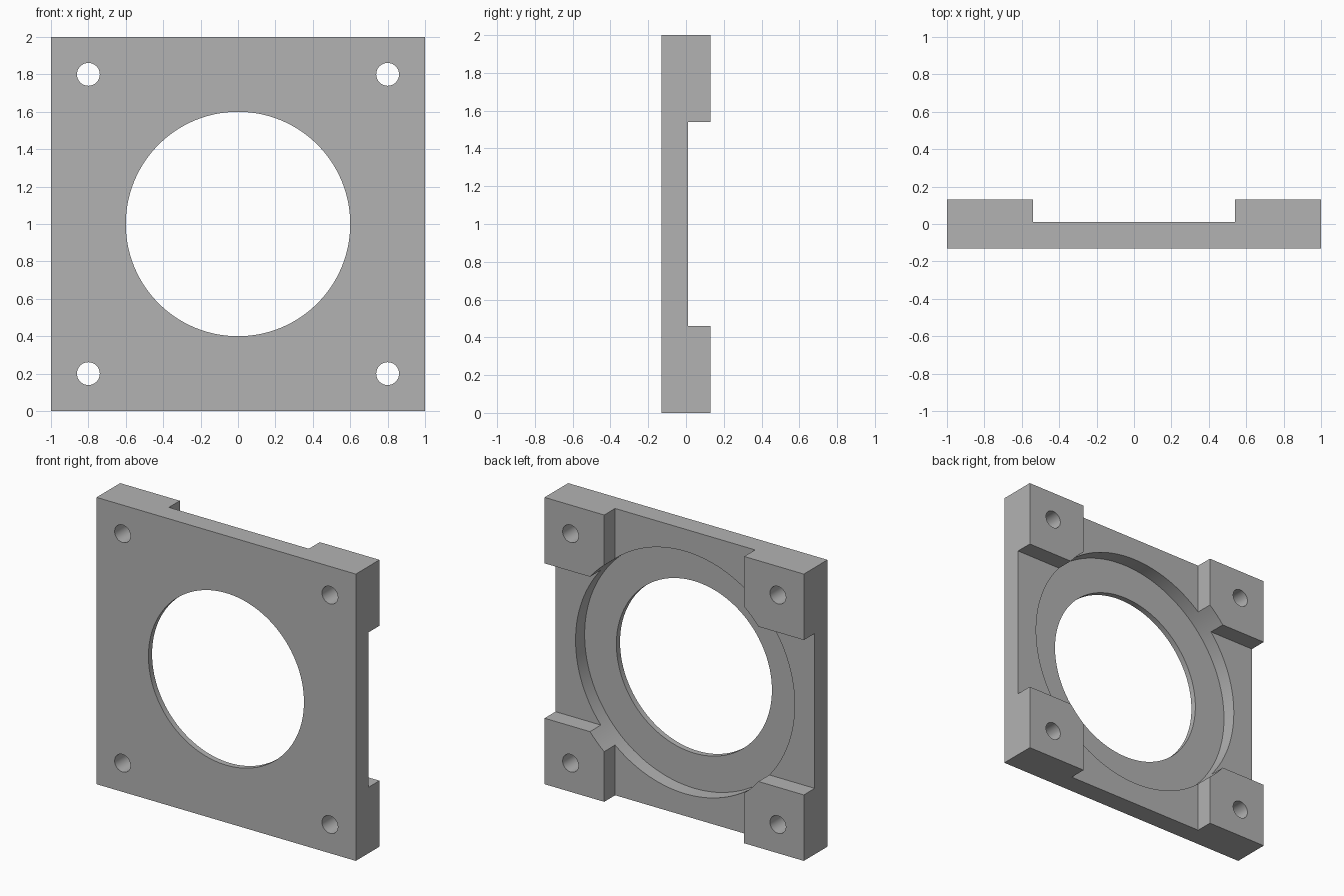
import bpy, math

if "Cube" in bpy.data.objects:
    bpy.data.objects.remove(bpy.data.objects["Cube"])

BACK, STEP, SEAT, FRONT = 0.13, 0.01, -0.09, -0.13   # depth levels along y
MID = 1.0                                            # height of the centre

grey = bpy.data.materials.new("grey")
grey.diffuse_color = (0.45, 0.45, 0.45, 1)
grey.use_nodes = True
grey.node_tree.nodes["Principled BSDF"].inputs["Base Color"].default_value = grey.diffuse_color


def box(name, size, loc):
    bpy.ops.mesh.primitive_cube_add(size=1, location=loc)
    ob = bpy.context.object
    ob.name = name
    ob.scale = size
    bpy.ops.object.transform_apply(location=False, rotation=False, scale=True)
    return ob


def bore(name, radius, x, z, y0, y1, sides):
    bpy.ops.mesh.primitive_cylinder_add(
        vertices=sides, radius=radius, depth=y1 - y0,
        location=(x, (y0 + y1) / 2, z), rotation=(math.pi / 2, 0, 0))
    ob = bpy.context.object
    ob.name = name
    return ob


# Square plate at full thickness
plate = box("mounting_plate", (2, BACK - FRONT, 2), (0, 0, MID))
plate.data.materials.append(grey)

# Cross-shaped channels leave four corner pads on the back
depth = 0.2
cutters = [
    box("vertical_channel", (1.08, depth, 2.4), (0, STEP + depth / 2, MID)),
    box("horizontal_channel", (2.4, depth, 1.08), (0, STEP + depth / 2, MID)),
    # Round recess and the smaller opening through its floor
    bore("round_recess", 0.845, 0, MID, SEAT, 0.3, 128),
    bore("centre_opening", 0.6, 0, MID, -0.3, 0.25, 128),
]
# Screw holes through the pads
for sx in (-1, 1):
    for sz in (-1, 1):
        cutters.append(bore("screw_hole", 0.061, 0.8 * sx, MID + 0.8 * sz, -0.3, 0.3, 48))

for cutter in cutters:
    cutter.data.materials.append(grey)
    cutter.hide_render = True
    mod = plate.modifiers.new(cutter.name, 'BOOLEAN')
    mod.operation = 'DIFFERENCE'
    mod.solver = 'EXACT'
    mod.object = cutter

bpy.ops.object.select_all(action='DESELECT')
plate.select_set(True)
bpy.context.view_layer.objects.active = plate
for mod in list(plate.modifiers):
    bpy.ops.object.modifier_apply(modifier=mod.name)
for cutter in cutters:
    bpy.data.objects.remove(cutter, do_unlink=True)

# Smooth bores, sharp edges
bpy.ops.object.shade_smooth_by_angle(angle=math.radians(30))
